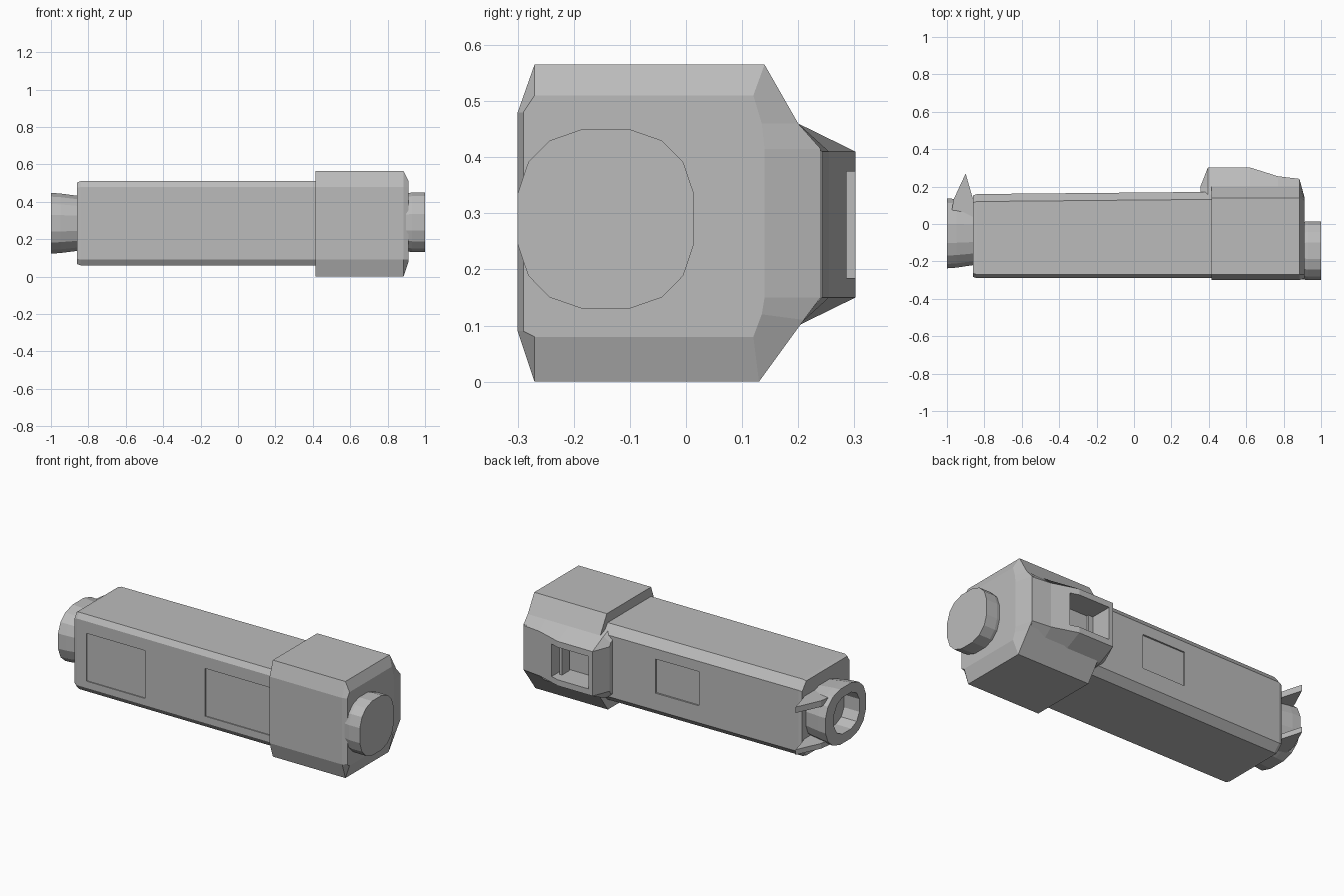
import bpy, bmesh, math
from mathutils import Vector

cube = bpy.data.objects.get("Cube")
if cube:
    bpy.data.objects.remove(cube)

grey = bpy.data.materials.new("plain grey")
grey.use_nodes = True
COLOUR = (0.5, 0.5, 0.5, 1)
grey.diffuse_color = COLOUR
grey.node_tree.nodes["Principled BSDF"].inputs["Base Color"].default_value = COLOUR


def finish(name, bm):
    bmesh.ops.recalc_face_normals(bm, faces=bm.faces[:])
    mesh = bpy.data.meshes.new(name)
    bm.to_mesh(mesh)
    bm.free()
    mesh.materials.append(grey)
    obj = bpy.data.objects.new(name, mesh)
    bpy.context.collection.objects.link(obj)
    return obj


def loft(name, sections):
    """Join (x, [(y, z), ...]) sections into a closed solid along x."""
    bm = bmesh.new()
    rings = [[bm.verts.new((x, y, z)) for y, z in pts] for x, pts in sections]
    n = len(rings[0])
    for a, b in zip(rings, rings[1:]):
        for i in range(n):
            j = (i + 1) % n
            bm.faces.new((a[i], a[j], b[j], b[i]))
    bm.faces.new(rings[0])
    bm.faces.new(rings[-1])
    return finish(name, bm)


def slab(name, points, z0, z1):
    """Extrude an (x, y) outline between two heights."""
    bm = bmesh.new()
    face = bm.faces.new([bm.verts.new((x, y, z0)) for x, y in points])
    new = bmesh.ops.extrude_face_region(bm, geom=[face])["geom"]
    bmesh.ops.translate(bm, vec=(0, 0, z1 - z0),
                        verts=[v for v in new if isinstance(v, bmesh.types.BMVert)])
    return finish(name, bm)


def box(name, x0, x1, y0, y1, z0, z1):
    return slab(name, [(x0, y0), (x1, y0), (x1, y1), (x0, y1)], z0, z1)


def cut(target, cutter):
    mod = target.modifiers.new("cut", "BOOLEAN")
    mod.object = cutter
    mod.solver = "EXACT"
    cutter.hide_render = True
    cutter.hide_viewport = True
    cutter.display_type = "WIRE"
    cutter.hide_set(True)


def oval(cy, cz, ry, rz, sides=16, power=0.8):
    """Slightly squared oval in the y-z plane."""
    pts = []
    for i in range(sides):
        a = math.tau * (i + 0.5) / sides
        c, s = math.cos(a), math.sin(a)
        pts.append((cy + ry * math.copysign(abs(c) ** power, c),
                    cz + rz * math.copysign(abs(s) ** power, s)))
    return pts


def about(pts, cy, cz, k):
    return [(cy + (y - cy) * k, cz + (z - cz) * k) for y, z in pts]


# Long main barrel with chamfered edges
barrel = [(-0.27, 0.06), (0.12, 0.06), (0.16, 0.1), (0.16, 0.46),
          (0.12, 0.51), (-0.27, 0.51), (-0.29, 0.48), (-0.29, 0.09)]
wide = [(y + 0.012 if y > 0 else y, z) for y, z in barrel]
body = loft("barrel", [(-0.86, about(barrel, -0.06, 0.28, 0.97)),
                       (-0.84, barrel), (0.45, wide)])

# Shallow panel recesses on the front and back of the barrel
for i, (x0, x1) in enumerate([(-0.78, -0.4), (-0.01, 0.41)]):
    cut(body, box(f"front_recess_cutter_{i}", x0, x1, -0.4, -0.284, 0.13, 0.41))
cut(body, box("back_recess_cutter", -0.2, 0.08, 0.158, 0.3, 0.2, 0.4))

# Large head block
head = [(-0.27, 0), (0.13, 0), (0.21, 0.11), (0.24, 0.15), (0.24, 0.415),
        (0.2, 0.46), (0.14, 0.565), (-0.27, 0.565), (-0.3, 0.48), (-0.3, 0.09)]
tip = [(y, min(max(z, 0.08), 0.51)) for y, z in head]
tip = [(min(max(y, -0.29), 0.12), z) for y, z in tip]
tip[3], tip[4] = (0.14, 0.15), (0.14, 0.415)
tip[2], tip[5] = (0.135, 0.12), (0.135, 0.46)
block = loft("head_block", [(0.415, head), (0.885, head), (0.912, tip)])

# Raised housing on the back of the head, tapering towards the tip
housing = loft("back_housing", [
    (0.355, [(0.1, 0.1), (0.19, 0.13), (0.2, 0.15), (0.2, 0.41), (0.19, 0.43), (0.1, 0.47)]),
    (0.395, [(0.1, 0.07), (0.2, 0.1), (0.302, 0.15), (0.302, 0.41), (0.2, 0.46), (0.1, 0.5)]),
    (0.62, [(0.1, 0.07), (0.2, 0.1), (0.302, 0.15), (0.302, 0.41), (0.2, 0.46), (0.1, 0.5)]),
    (0.77, [(0.1, 0.07), (0.2, 0.1), (0.255, 0.15), (0.255, 0.41), (0.2, 0.46), (0.1, 0.5)]),
    (0.88, [(0.1, 0.07), (0.2, 0.1), (0.242, 0.15), (0.242, 0.41), (0.2, 0.46), (0.1, 0.5)])])
window = box("window_cutter", 0.42, 0.67, 0.16, 0.4, 0.185, 0.375)
for part in (block, housing):
    cut(part, window)
box("window_bar", 0.635, 0.65, 0.17, 0.24, 0.18, 0.38)

# Round knob on the head end
knob = oval(-0.143, 0.29, 0.16, 0.162)
loft("end_knob", [(0.88, about(knob, -0.143, 0.29, 0.95)), (0.93, knob), (1.0, knob)])

# Hollow ring on the tail end
ring = oval(-0.05, 0.285, 0.19, 0.165)
tail = loft("tail_ring", [(-1.0, ring), (-0.95, about(ring, -0.05, 0.28, 0.98)),
                          (-0.85, about(ring, -0.05, 0.28, 0.9))])
cut(tail, loft("tail_hole_cutter", [(x, oval(-0.06, 0.285, 0.12, 0.11, 12))
                                    for x in (-1.1, -0.9)]))

# Pointed fins at the top and bottom of the tail ring
fin = [(-0.985, 0.0), (-0.965, 0.13), (-0.9, 0.27), (-0.86, 0.13), (-0.86, 0.0)]
slab("tail_fin_upper", fin, 0.385, 0.42)
slab("tail_fin_lower", fin, 0.14, 0.17)
